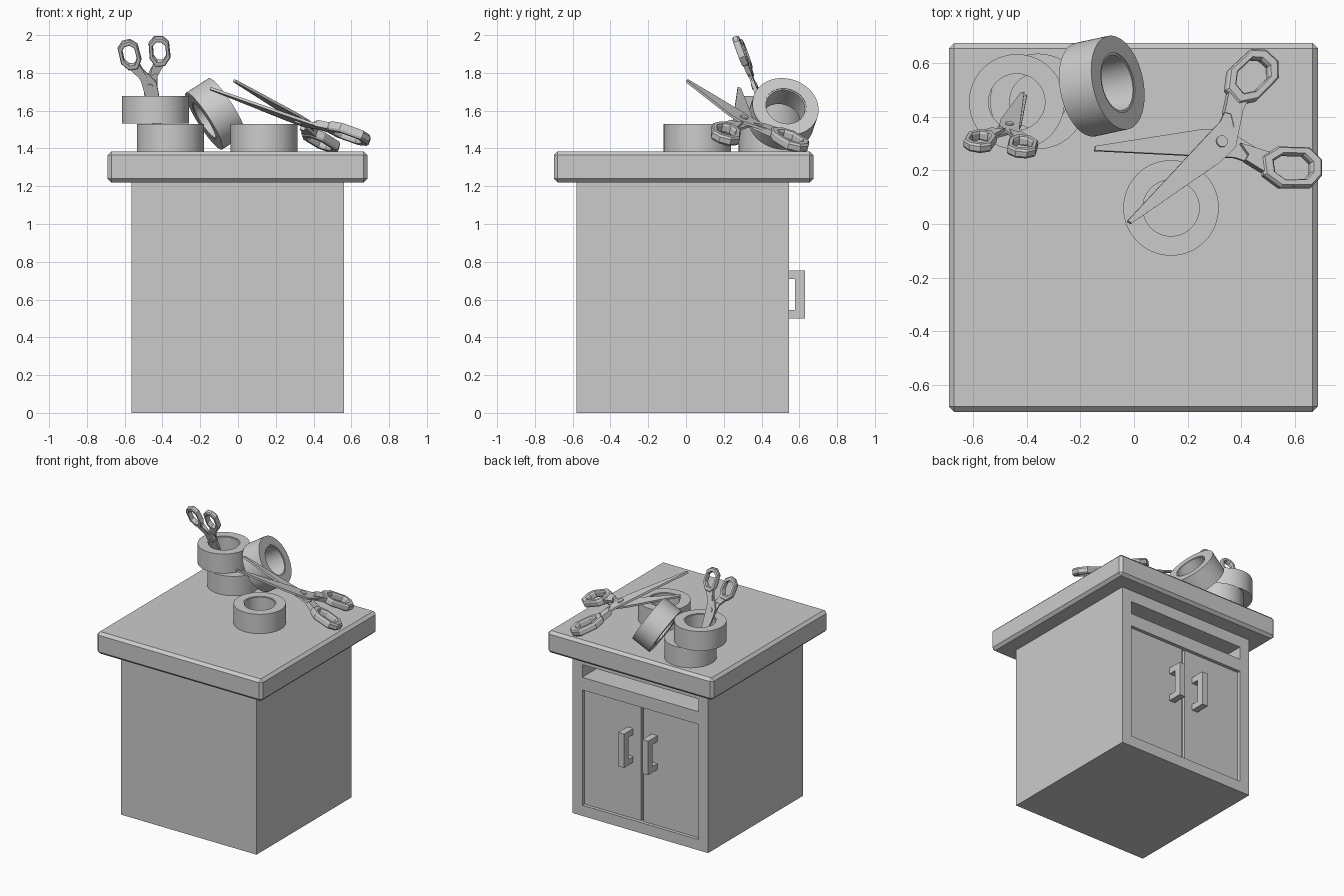
import bpy, bmesh, math
from mathutils import Matrix, Vector

if "Cube" in bpy.data.objects:
    bpy.data.objects.remove(bpy.data.objects["Cube"])

def finish(name, bm, matrix=None, smooth=False):
    if matrix:
        bm.transform(matrix)
    bmesh.ops.recalc_face_normals(bm, faces=bm.faces)
    me = bpy.data.meshes.new(name)
    bm.to_mesh(me)
    bm.free()
    if smooth:
        me.shade_smooth()
        me.set_sharp_from_angle(angle=math.radians(35))
    ob = bpy.data.objects.new(name, me)
    bpy.context.collection.objects.link(ob)
    return ob

def box(name, x0, x1, y0, y1, z0, z1, bevel=0):
    bm = bmesh.new()
    bmesh.ops.create_cube(bm, size=1)
    for v in bm.verts:
        v.co = Vector(((x0 + x1) / 2 + v.co.x * (x1 - x0),
                       (y0 + y1) / 2 + v.co.y * (y1 - y0),
                       (z0 + z1) / 2 + v.co.z * (z1 - z0)))
    if bevel:
        bmesh.ops.bevel(bm, geom=bm.edges[:], offset=bevel, segments=1, affect='EDGES')
    return finish(name, bm)

def cut(target, cutter):
    mod = target.modifiers.new("cut", 'BOOLEAN')
    mod.operation, mod.object, mod.solver = 'DIFFERENCE', cutter, 'EXACT'
    bpy.context.view_layer.objects.active = target
    bpy.ops.object.modifier_apply(modifier=mod.name)
    bpy.data.objects.remove(cutter)

def prism(name, pts, w0, w1, matrix):
    # extrude a flat outline between two heights
    bm = bmesh.new()
    lo = [bm.verts.new((u, v, w0)) for u, v in pts]
    hi = [bm.verts.new((u, v, w1)) for u, v in pts]
    bm.faces.new(lo)
    bm.faces.new(hi)
    for i in range(len(pts)):
        j = (i + 1) % len(pts)
        bm.faces.new((lo[i], lo[j], hi[j], hi[i]))
    return finish(name, bm, matrix)

def ring(name, outline, section, centre, matrix, smooth=False):
    # closed ring: outline scaled about its centre by each (scale, height) of the section
    bm = bmesh.new()
    loops = [[bm.verts.new((centre[0] + (u - centre[0]) * s,
                            centre[1] + (v - centre[1]) * s, w)) for u, v in outline]
             for s, w in section]
    n = len(outline)
    for k in range(len(loops)):
        a, b = loops[k], loops[(k + 1) % len(loops)]
        for i in range(n):
            j = (i + 1) % n
            bm.faces.new((a[i], a[j], b[j], b[i]))
    return finish(name, bm, matrix, smooth)

# Cabinet body with open shelf slot and door recess on the back
body = box("cabinet_body", -0.565, 0.56, -0.58, 0.545, 0, 1.22)
cut(body, box("slot_cutter", -0.485, 0.48, 0.0, 0.7, 1.04, 1.135))
cut(body, box("door_cutter", -0.485, 0.48, 0.5, 0.7, 0.08, 0.945))
box("table_top", -0.69, 0.685, -0.70, 0.675, 1.22, 1.385, bevel=0.02)

# Doors and bracket handles
for side, x0, x1, hx in (("left", -0.485, -0.012, -0.103), ("right", 0.008, 0.48, 0.098)):
    box(side + "_door", x0, x1, 0.5, 0.52, 0.08, 0.945)
    grip = [(0.515, 0.50), (0.63, 0.50), (0.63, 0.755), (0.515, 0.755),
            (0.515, 0.71), (0.577, 0.71), (0.577, 0.545), (0.515, 0.545)]
    # outline lies in the y-z plane, extruded along x
    to_yz = Matrix(((0, 0, 1, hx), (1, 0, 0, 0), (0, 1, 0, 0), (0, 0, 0, 1)))
    prism(side + "_door_handle", grip, -0.024, 0.024, to_yz)

# Tape rolls: wound tape plus a slightly shorter core
def tape(name, centre, axis=(0, 0, 1)):
    m = Matrix.Translation(centre) @ Vector(axis).to_track_quat('Z', 'Y').to_matrix().to_4x4()
    circle = [(math.cos(2 * math.pi * i / 64), math.sin(2 * math.pi * i / 64)) for i in range(64)]
    def sect(ro, ri, h):
        return [(ro, -h), (ro, h), (ri, h), (ri, -h)]
    ring(name, circle, sect(0.178, 0.113, 0.0725), (0, 0), m, True)
    ring(name + "_core", circle, sect(0.1135, 0.105, 0.069), (0, 0), m, True)

tape("tape_front", (0.138, 0.06, 1.4575))
tape("tape_stack_lower", (-0.358, 0.457, 1.4575))
tape("tape_stack_upper", (-0.437, 0.455, 1.605))
tape("tape_leaning", (-0.12, 0.514, 1.583), (0.83, 0.18, 0.53))

# Scissors: local x runs to the tips, z is the pivot axis
BLADE = [(0.50, 0.005), (0.495, -0.012), (0.06, -0.055), (-0.03, -0.05),
         (-0.17, 0.05), (-0.15, 0.10), (-0.05, 0.06), (0.03, 0.052)]
LOOP = [(-0.388, 0.09), (-0.38, 0.15), (-0.335, 0.19), (-0.21, 0.185),
        (-0.15, 0.135), (-0.15, 0.065), (-0.22, 0.03), (-0.345, 0.04)]
NECK = [(-0.17, 0.135), (-0.085, 0.075), (-0.10, 0.055), (-0.075, 0.01),
        (-0.17, 0.045), (-0.2, 0.055), (-0.19, 0.12)]

def scissors(name, pivot, u, v, scale, half_angle):
    u = Vector(u).normalized()
    w = u.cross(Vector(v)).normalized()
    v = w.cross(u)
    frame = Matrix((u, v, w)).transposed().to_4x4()
    frame = Matrix.Translation(pivot) @ frame @ Matrix.Scale(scale, 4)
    for tag, s in (("a", 1), ("b", -1)):
        m = frame @ Matrix.Rotation(-s * half_angle, 4, 'Z') @ Matrix.Diagonal((1, s, 1, 1))
        w0 = -0.014 if s > 0 else 0.0
        prism(f"{name}_blade_{tag}", BLADE, w0, w0 + 0.014, m)
        prism(f"{name}_neck_{tag}", NECK, -0.018, 0.018, m)
        ring(f"{name}_finger_loop_{tag}", LOOP,
             [(1, -0.014), (1, 0.014), (0.92, 0.025), (0.68, 0.025),
              (0.62, 0.014), (0.62, -0.014), (0.68, -0.025), (0.92, -0.025)],
             (-0.27, 0.112), m)
    bm = bmesh.new()
    bmesh.ops.create_cone(bm, cap_ends=True, segments=16, radius1=0.022, radius2=0.022, depth=0.044)
    finish(name + "_pivot_screw", bm, frame, True)

# Open pair lying across the front tape
n = Vector((0.36, 0.26, 1))
u = Vector((-0.819, -0.325, 0.38))
scissors("large_scissors", (0.322, 0.304, 1.55), u, n.cross(u), 1.0, math.radians(17.5))

# Closed pair standing in the stacked tapes
scissors("small_scissors", (-0.465, 0.363, 1.73), (0.155, 0.338, -0.93),
         (0.14, -0.019, 0.02), 0.71, math.radians(0.5))
